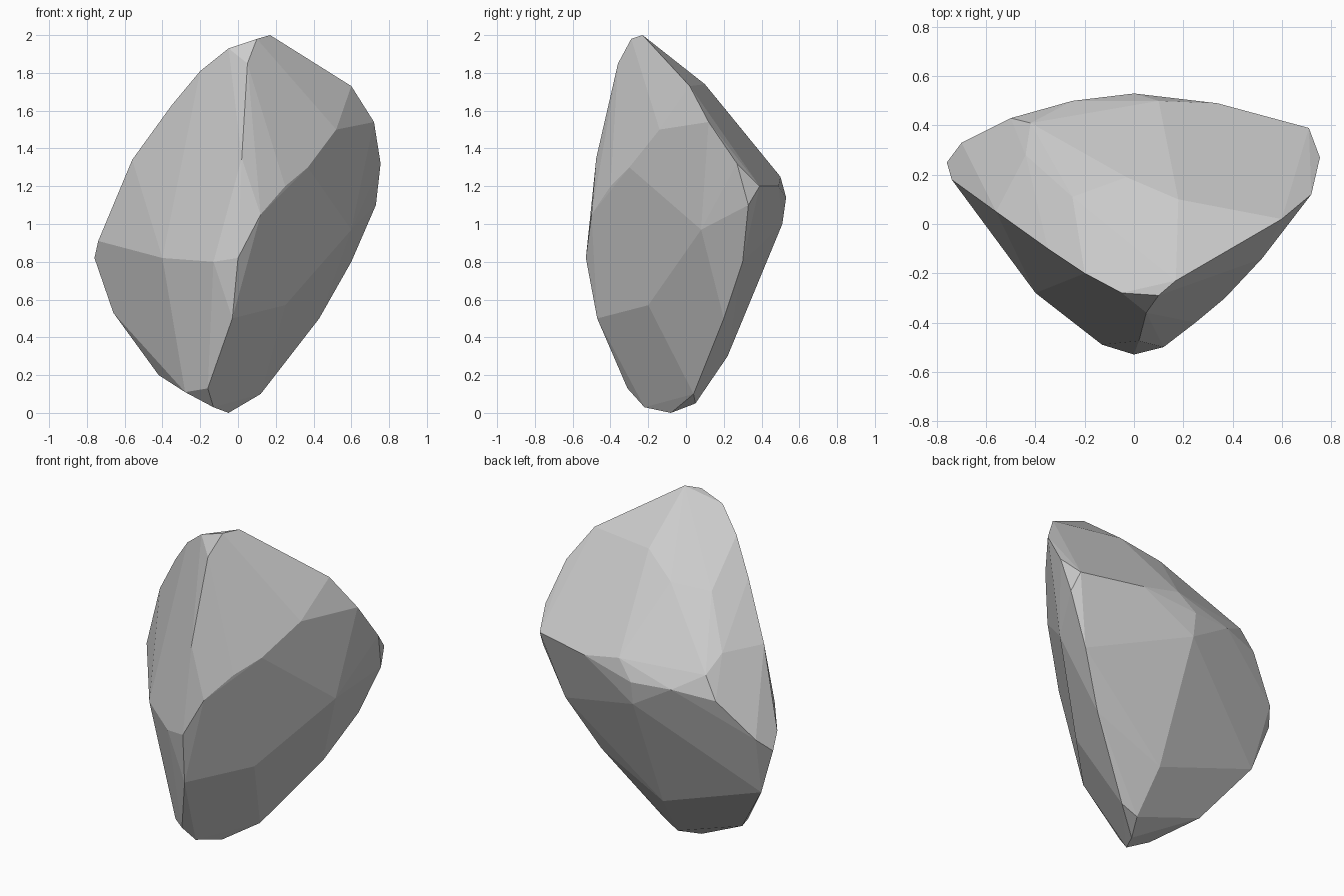
import bpy, bmesh, math

# Corner points of the boulder, grouped by the ridge they lie on
crest = [(-.76, .25, .82), (-.74, .18, .91), (-.56, .05, 1.34), (-.35, -.1, 1.63),
         (-.2, -.2, 1.81), (-.05, -.28, 1.93), (.1, -.29, 1.98), (.17, -.23, 2),
         (.6, .02, 1.73), (.72, .12, 1.54), (.755, .27, 1.32)]
back_rim = [(-.7, .33, .9), (-.5, .43, 1.12), (-.42, .41, 1.25), (-.25, .5, 1.15),
            (0, .53, 1.14), (.1, .5, 1.25), (.34, .49, 1.2), (.71, .39, 1.2)]
top_slope = [(-.25, .11, 1.6), (-.03, .19, 1.63), (.18, .1, 1.74), (-.44, .28, 1.34)]
back_keel = [(0, .51, 1), (0, .22, .3), (.02, .05, .05), (-.66, .22, .53), (-.42, .06, .2),
             (.73, .33, 1.1), (.6, .3, .8), (.43, .2, .5), (.12, .04, .1)]
front_ridge = [(-.4, -.28, .82), (-.13, -.49, .8), (0, -.53, .82), (.12, -.5, 1.05),
               (.25, -.4, 1.2), (.37, -.3, 1.3), (.52, -.14, 1.5), (.02, -.475, 1.35),
               (.05, -.36, 1.85), (-.03, -.47, .5), (.25, -.2, .57), (.6, .08, .97)]
foot = [(-.05, -.08, 0), (-.16, -.31, .13), (-.28, -.2, .11), (-.13, -.22, .03)]

# Wrap the points in a convex skin and merge near-flat triangles into facets
bm = bmesh.new()
for p in crest + back_rim + top_slope + back_keel + front_ridge + foot:
    bm.verts.new(p)
bmesh.ops.convex_hull(bm, input=bm.verts)
loose = [v for v in bm.verts if not v.link_faces]
bmesh.ops.delete(bm, geom=loose, context='VERTS')
bmesh.ops.dissolve_limit(bm, angle_limit=math.radians(4), verts=bm.verts, edges=bm.edges)
bmesh.ops.recalc_face_normals(bm, faces=bm.faces)

mesh = bpy.data.meshes.new("boulder")
bm.to_mesh(mesh)
bm.free()
boulder = bpy.data.objects.new("boulder", mesh)
bpy.context.collection.objects.link(boulder)
